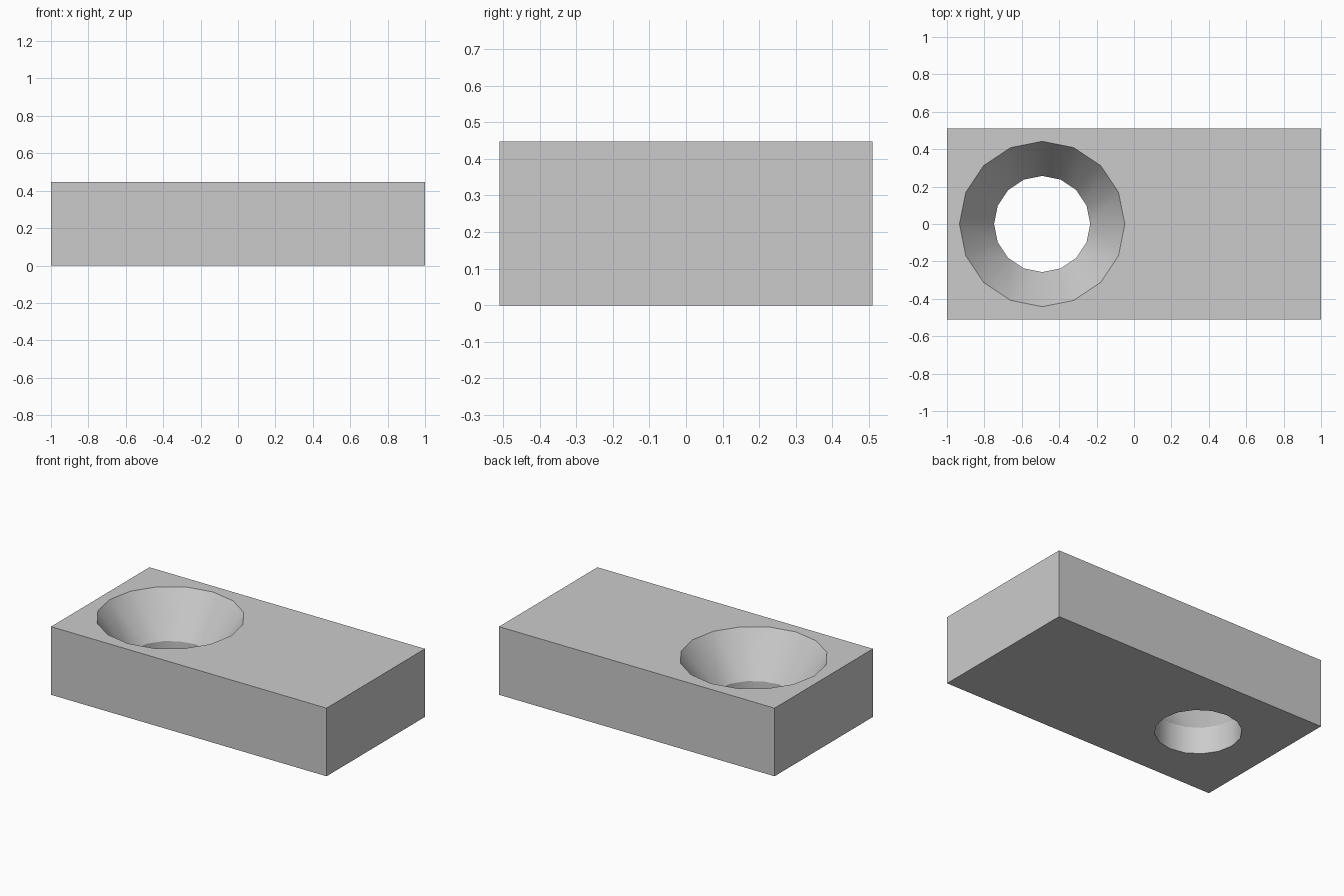
import bpy
import bmesh
import math

default = bpy.data.objects.get("Cube")
if default:
    bpy.data.objects.remove(default, do_unlink=True)

LENGTH, WIDTH, HEIGHT = 2.0, 1.02, 0.447
HOLE_X, SIDES = -0.491, 16
BORE_R, SINK_R, BORE_TOP = 0.257, 0.442, 0.175

# Plain grey material
grey = bpy.data.materials.new("light_grey")
grey.use_nodes = True
colour = (0.6, 0.6, 0.6, 1.0)
grey.diffuse_color = colour
grey.node_tree.nodes["Principled BSDF"].inputs["Base Color"].default_value = colour


def new_object(name, bm):
    bmesh.ops.recalc_face_normals(bm, faces=bm.faces)
    mesh = bpy.data.meshes.new(name)
    bm.to_mesh(mesh)
    bm.free()
    mesh.materials.append(grey)
    obj = bpy.data.objects.new(name, mesh)
    bpy.context.collection.objects.link(obj)
    return obj


# Rectangular block
bm = bmesh.new()
bmesh.ops.create_cube(bm, size=1)
bmesh.ops.scale(bm, vec=(LENGTH, WIDTH, HEIGHT), verts=bm.verts)
bmesh.ops.translate(bm, vec=(0, 0, HEIGHT / 2), verts=bm.verts)
block = new_object("countersunk_block", bm)

# Hole cutter: straight bore, then a flared countersink, run past both faces
slope = (SINK_R - BORE_R) / (HEIGHT - BORE_TOP)
profile = [(BORE_R, -0.1), (BORE_R, BORE_TOP), (SINK_R + 0.1 * slope, HEIGHT + 0.1)]
bm = bmesh.new()
rings = []
for radius, z in profile:
    angles = [math.tau * i / SIDES for i in range(SIDES)]
    rings.append([bm.verts.new((HOLE_X + radius * math.cos(a), radius * math.sin(a), z))
                  for a in angles])
for low, high in zip(rings, rings[1:]):
    for i in range(SIDES):
        j = (i + 1) % SIDES
        bm.faces.new((low[i], low[j], high[j], high[i]))
bm.faces.new(rings[0])
bm.faces.new(rings[-1])
cutter = new_object("hole_cutter", bm)
cutter.hide_render = True

# Cut the hole and discard the cutter
cut = block.modifiers.new("hole", "BOOLEAN")
cut.operation = "DIFFERENCE"
cut.solver = "EXACT"
cut.object = cutter
bpy.ops.object.select_all(action="DESELECT")
block.select_set(True)
bpy.context.view_layer.objects.active = block
bpy.ops.object.modifier_apply(modifier=cut.name)
bpy.data.objects.remove(cutter, do_unlink=True)

# Smooth hole walls, sharp rims and block edges
bpy.ops.object.shade_smooth_by_angle(angle=math.radians(30))
